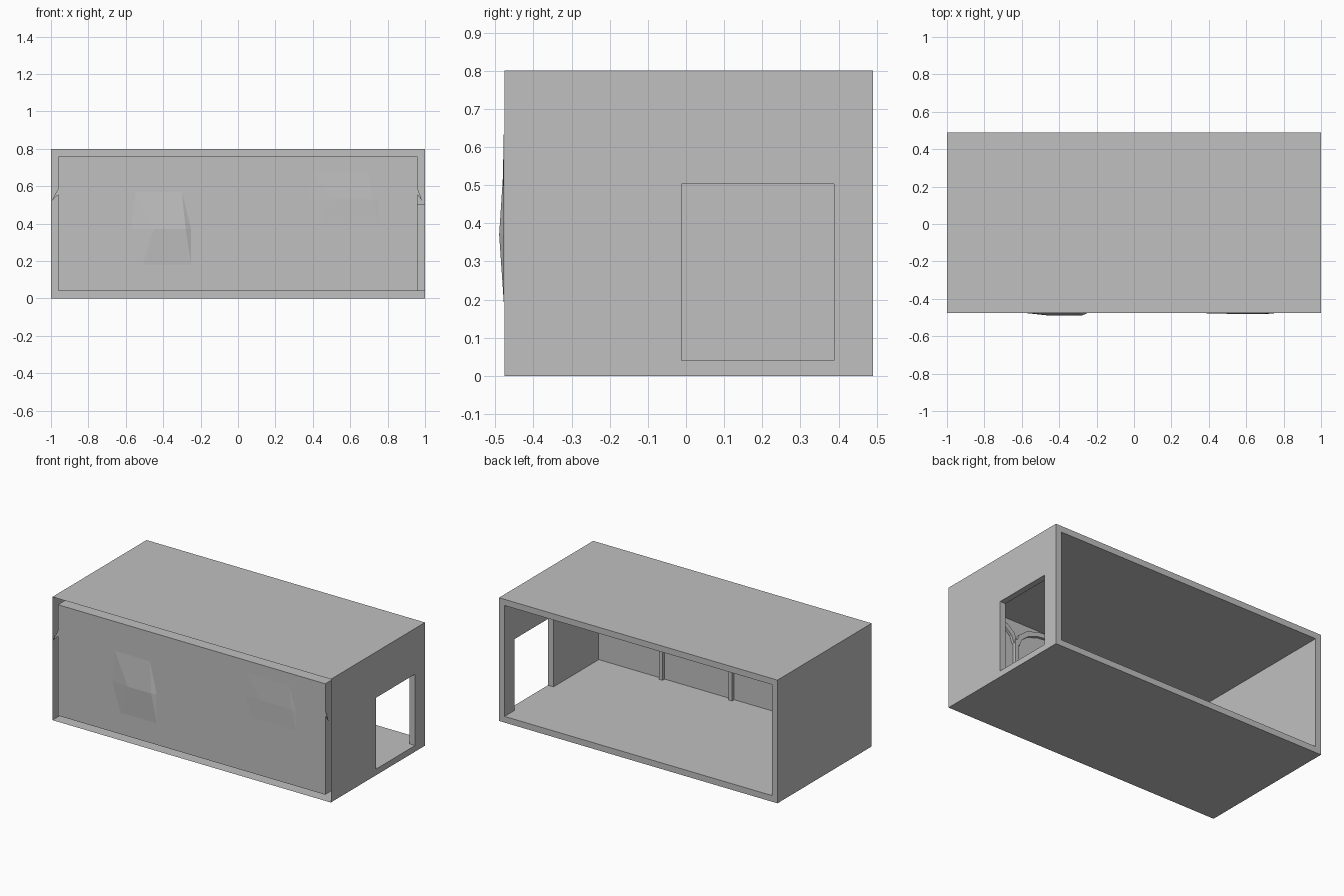
import bpy, bmesh, math

if "Cube" in bpy.data.objects:
    bpy.data.objects.remove(bpy.data.objects["Cube"])

GREY = bpy.data.materials.new("plain grey")
GREY.diffuse_color = (0.53, 0.53, 0.53, 1)
GREY.use_nodes = True
GREY.node_tree.nodes["Principled BSDF"].inputs["Base Color"].default_value = GREY.diffuse_color

F, B = -0.476, 0.49        # front and back planes
T = 0.04                   # wall thickness
W, H = 1.0, 0.8            # half width, height
DY0, DY1, DZ = -0.012, 0.388, 0.503   # doorway in the right wall


def finish(name, bm):
    bmesh.ops.remove_doubles(bm, verts=bm.verts[:], dist=1e-5)
    bmesh.ops.recalc_face_normals(bm, faces=bm.faces[:])
    me = bpy.data.meshes.new(name)
    bm.to_mesh(me)
    bm.free()
    me.materials.append(GREY)
    ob = bpy.data.objects.new(name, me)
    bpy.context.collection.objects.link(ob)
    return ob


def face(bm, *pts):
    return bm.faces.new([bm.verts.new(p) for p in pts])


def x_rect(bm, x, y0, y1, z0, z1):
    face(bm, (x, y0, z0), (x, y1, z0), (x, y1, z1), (x, y0, z1))


def z_rect(bm, z, x0, x1, y0, y1):
    face(bm, (x0, y0, z), (x1, y0, z), (x1, y1, z), (x0, y1, z))


def y_rect(bm, y, x0, x1, z0, z1):
    face(bm, (x0, y, z0), (x1, y, z0), (x1, y, z1), (x0, y, z1))


# Double-skinned room: outer and inner skins, joined at the back rim only
bm = bmesh.new()
for x, z0, z1 in ((W, 0, H), (W - T, T, H - T)):
    z_rect(bm, z0, -x, x, F, B)
    z_rect(bm, z1, -x, x, F, B)
    x_rect(bm, -x, F, B, z0, z1)
    # right wall split around the doorway
    x_rect(bm, x, F, DY0, z0, z1)
    x_rect(bm, x, DY1, B, z0, z1)
    x_rect(bm, x, DY0, DY1, DZ, z1)
    if z0 < T:
        x_rect(bm, x, DY0, DY1, z0, T)
# doorway jambs, head and sill
for y in (DY0, DY1):
    y_rect(bm, y, W - T, W, T, DZ)
for z in (T, DZ):
    z_rect(bm, z, W - T, W, DY0, DY1)
# back rim
y_rect(bm, B, -W, W, 0, T)
y_rect(bm, B, -W, W, H - T, H)
for s in (-1, 1):
    y_rect(bm, B, s * (W - T), s * W, T, H - T)
finish("room_shell", bm)

# Front panel closing the inner skin
bm = bmesh.new()
y_rect(bm, F, -(W - T), W - T, T, H - T)
finish("front_panel", bm)

# Small ragged spikes at the panel's side edges
for name, s, tip in (("left_spike", -1, 0.997), ("right_spike", 1, 0.985)):
    bm = bmesh.new()
    face(bm, (s * 0.96, F, 0.59), (s * tip, F, 0.52), (s * 0.96, F, 0.555))
    finish(name, bm)


# Shallow faceted bulges on the front panel
def bulge(name, x0, x1, z0, zm, z1, out):
    bm = bmesh.new()
    a, b = x0 + 0.12, x1 - 0.03
    top = [(x0 + 0.02, F - 0.001, z1), (x1 - 0.05, F - 0.001, z1)]
    mid = [(x0, F - 0.001, zm), (a, F - out, zm), (b, F - out, zm), (x1, F - 0.001, zm)]
    low = [(x0 + 0.06, F - 0.001, z0), (x1, F - 0.001, z0)]
    face(bm, mid[1], mid[2], top[1], top[0])
    face(bm, low[0], low[1], mid[2], mid[1])
    face(bm, mid[0], mid[1], top[0])
    face(bm, mid[0], low[0], mid[1])
    face(bm, mid[2], mid[3], top[1])
    face(bm, mid[2], low[1], mid[3])
    finish(name, bm)


bulge("left_bulge", -0.57, -0.25, 0.18, 0.37, 0.57, 0.014)
bulge("right_bulge", 0.38, 0.75, 0.40, 0.53, 0.68, 0.004)


# Inner face of the panel: posts with blind arch ribs between them
def extrude_y(name, pts, y0, y1):
    bm = bmesh.new()
    f = face(bm, *[(x, y0, z) for x, z in pts])
    r = bmesh.ops.extrude_face_region(bm, geom=[f])
    for v in r["geom"]:
        if isinstance(v, bmesh.types.BMVert):
            v.co.y = y1
    finish(name, bm)


for i, x in enumerate((-0.5, 0.0, 0.5)):
    extrude_y(f"wall_post_{i}", [(x - 0.013, T), (x + 0.013, T),
              (x + 0.013, 0.63), (x - 0.013, 0.63)], F + 0.001, F + 0.022)

N = 8
for i, xc in enumerate((-0.73, -0.25, 0.25, 0.73)):
    hw = 0.25 if abs(xc) < 0.5 else 0.23
    ang = [math.pi * k / N for k in range(N + 1)]
    outer = [(xc - hw * math.cos(a), 0.62 + 0.13 * math.sin(a)) for a in ang]
    inner = [(xc - (hw - 0.022) * math.cos(a), 0.60 + 0.12 * math.sin(a)) for a in ang]
    extrude_y(f"arch_rib_{i}", outer + inner[::-1], F + 0.001, F + 0.018)
